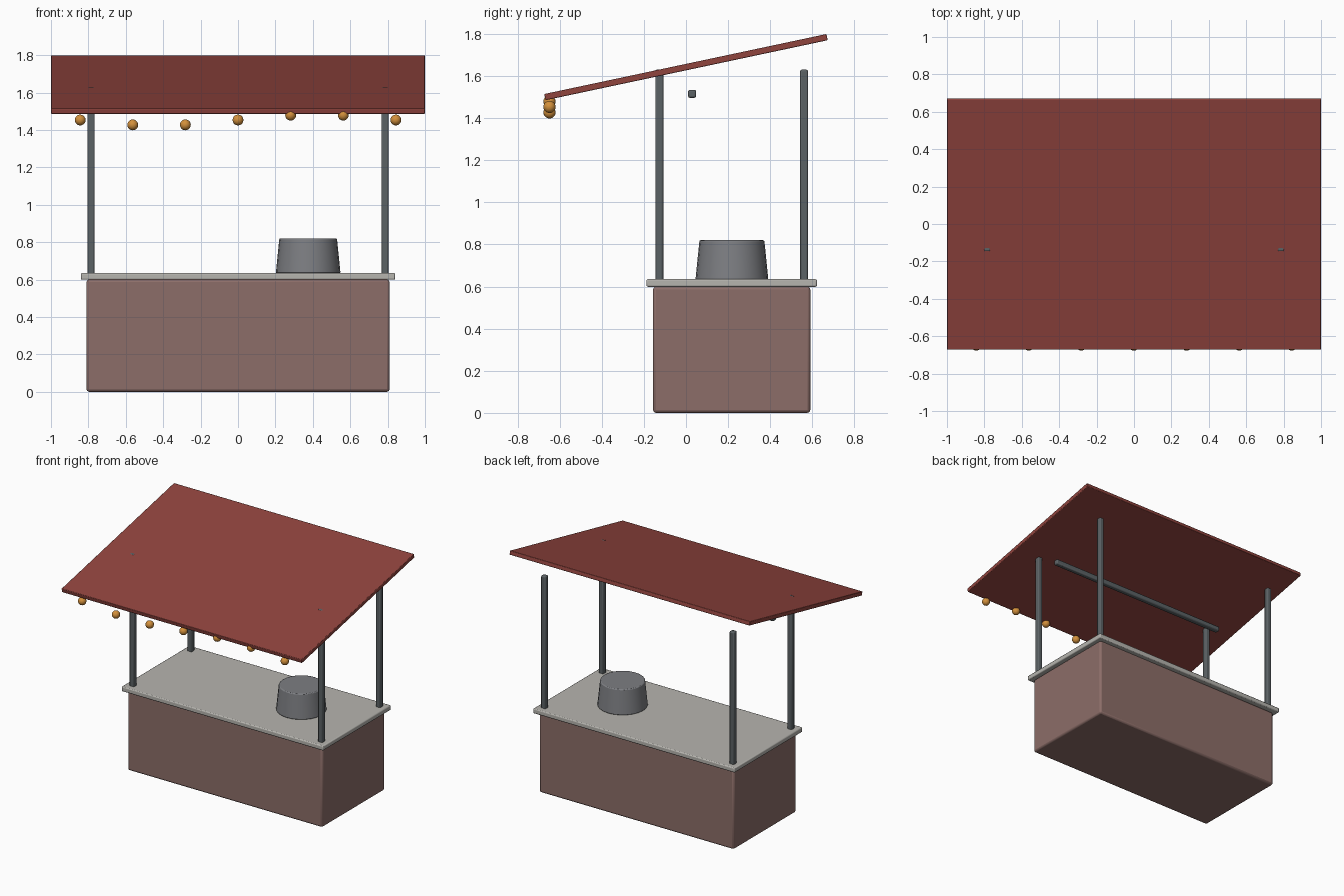
import bpy, math

if "Cube" in bpy.data.objects:
    bpy.data.objects.remove(bpy.data.objects["Cube"])


def material(name, rgb):
    m = bpy.data.materials.new(name)
    m.diffuse_color = (*rgb, 1)
    m.use_nodes = True
    m.node_tree.nodes["Principled BSDF"].inputs["Base Color"].default_value = m.diffuse_color
    return m


RED = material("canopy red", (0.28, 0.058, 0.048))
BROWN = material("dusty brown", (0.265, 0.155, 0.14))
PALE = material("pale grey", (0.47, 0.46, 0.43))
STEEL = material("pot grey", (0.205, 0.21, 0.225))
DARK = material("post grey", (0.105, 0.122, 0.13))
AMBER = material("amber", (0.65, 0.28, 0.045))


def finish(name, mat, bevel=0, segments=2):
    ob = bpy.context.object
    ob.name = name
    ob.data.materials.append(mat)
    if bevel:
        mod = ob.modifiers.new("soft edges", 'BEVEL')
        mod.width = bevel
        mod.segments = segments
        mod.limit_method = 'ANGLE'
    bpy.ops.object.shade_smooth_by_angle(angle=math.radians(40))
    return ob


def box(name, mat, center, size, bevel, tilt=0):
    bpy.ops.mesh.primitive_cube_add(size=1, location=center)
    bpy.context.object.scale = size
    bpy.ops.object.transform_apply(location=False, rotation=False, scale=True)
    bpy.context.object.rotation_euler.x = tilt
    return finish(name, mat, bevel)


# Cart body and counter
box("stall_body", BROWN, (0, 0.217, 0.3), (1.62, 0.747, 0.6), 0.014)
box("countertop", PALE, (0, 0.217, 0.617), (1.68, 0.81, 0.036), 0.007)

# Four posts
for x, side in ((-0.785, "left"), (0.785, "right")):
    for y, end in ((-0.127, "front"), (0.561, "back")):
        box(f"{end}_{side}_post", DARK, (x, y, 1.129), (0.038, 0.038, 1.002), 0.008)

# Hanging rail and sloped canopy
box("rail", DARK, (0, 0.029, 1.515), (1.52, 0.038, 0.038), 0.008)
box("canopy", RED, (0, 0, 1.642), (2.0, 1.37, 0.03), 0.004, math.radians(12))

# Cooking pot
bpy.ops.mesh.primitive_cone_add(vertices=24, radius1=0.173, radius2=0.154,
                                depth=0.187, location=(0.375, 0.218, 0.7265))
finish("pot", STEEL, 0.006)

# String of bulbs along a wave
for i in range(7):
    z = 1.453 - 0.03 * math.sin(i * math.pi / 3)
    bpy.ops.mesh.primitive_uv_sphere_add(segments=16, ring_count=10, radius=0.029,
                                         location=(-0.844 + i * 0.2813, -0.648, z))
    finish(f"bulb_{i + 1}", AMBER)
